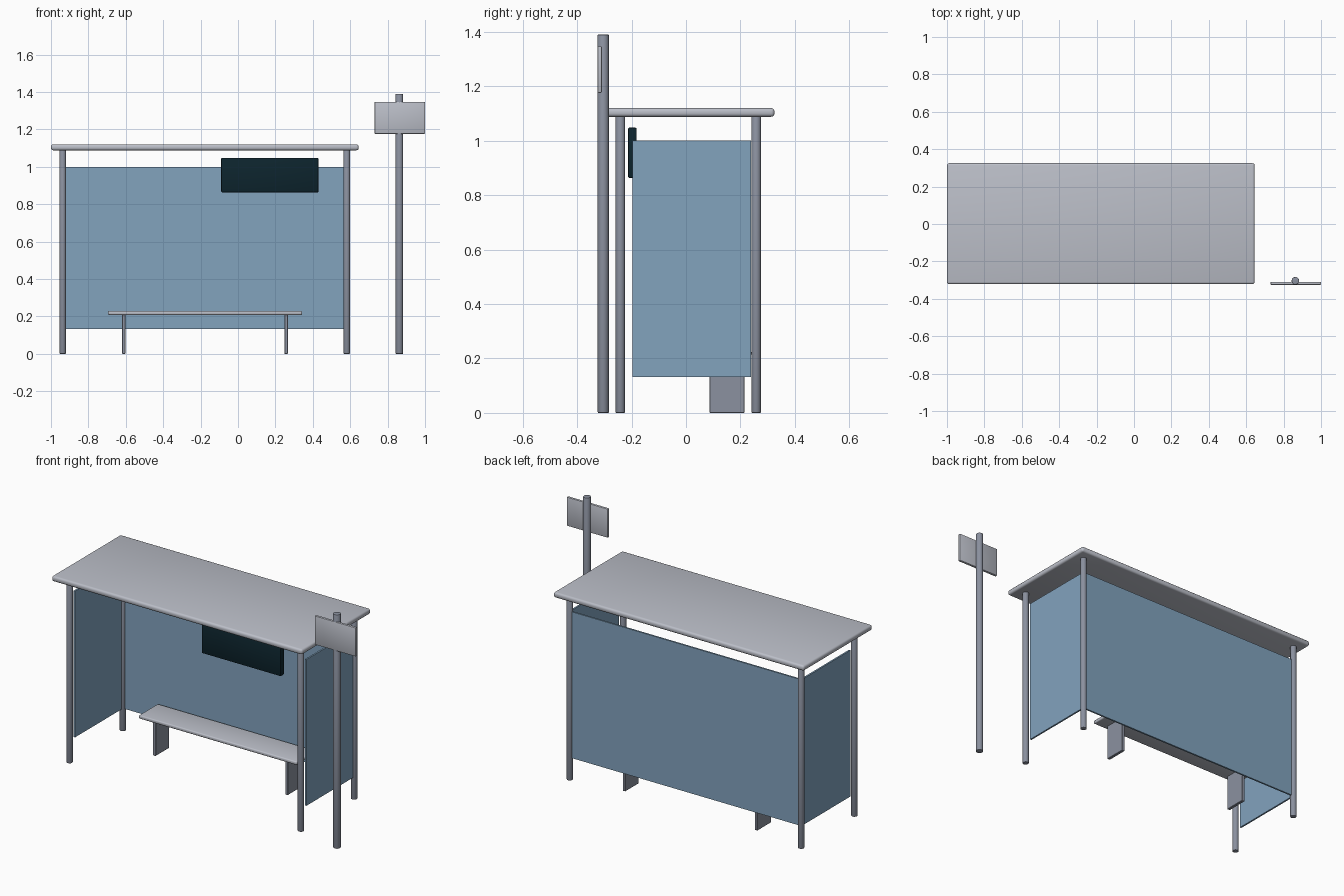
import bpy
import math

if "Cube" in bpy.data.objects:
    bpy.data.objects.remove(bpy.data.objects["Cube"])


def material(name, rgb):
    m = bpy.data.materials.new(name)
    m.diffuse_color = (*rgb, 1.0)
    m.use_nodes = True
    m.node_tree.nodes["Principled BSDF"].inputs["Base Color"].default_value = m.diffuse_color
    return m


LIGHT = material("light_grey_metal", (0.50, 0.52, 0.58))
STEEL = material("steel_grey", (0.26, 0.285, 0.35))
GLASS = material("blue_glass", (0.223, 0.366, 0.515))
DARK = material("dark_screen", (0.004, 0.018, 0.027))


def finish(obj, name, mat, bevel, segments):
    obj.name = name
    obj.data.materials.append(mat)
    if bevel:
        mod = obj.modifiers.new("rounded_edges", 'BEVEL')
        mod.width = bevel
        mod.segments = segments
        mod.limit_method = 'ANGLE'
        mod.angle_limit = math.radians(40)
        bpy.ops.object.modifier_apply(modifier=mod.name)
        bpy.ops.object.shade_smooth_by_angle(angle=math.radians(35))
    return obj


def box(name, x, y, z, mat, bevel=0.0, segments=3):
    """Box spanning the given (min, max) ranges."""
    spans = (x, y, z)
    bpy.ops.mesh.primitive_cube_add(size=1, location=[(a + b) / 2 for a, b in spans])
    obj = bpy.context.object
    obj.scale = [b - a for a, b in spans]
    bpy.ops.object.transform_apply(location=False, rotation=False, scale=True)
    return finish(obj, name, mat, bevel, segments)


def pole(name, x, y, radius, height, mat):
    bpy.ops.mesh.primitive_cylinder_add(vertices=24, radius=radius, depth=height,
                                        location=(x, y, height / 2))
    return finish(bpy.context.object, name, mat, 0.003, 2)


POST_X = {"left": -0.937, "right": 0.582}
POST_Y = {"front": -0.241, "back": 0.258}

# Roof slab with rounded rim
box("roof", (-1.0, 0.645), (-0.322, 0.325), (1.088, 1.12), LIGHT, 0.012)

# Four corner posts
for side, px in POST_X.items():
    for end, py in POST_Y.items():
        pole(f"{end}_{side}_post", px, py, 0.0175, 1.092, STEEL)

# Glass walls
box("back_glass", (-0.922, 0.567), (0.253, 0.263), (0.132, 1.0), GLASS)
for side, px in POST_X.items():
    box(f"{side}_glass", (px - 0.005, px + 0.005), (-0.197, 0.238), (0.132, 1.0), GLASS)

# Bench
box("bench_seat", (-0.695, 0.343), (0.06, 0.24), (0.208, 0.229), LIGHT, 0.007)
for side, lx in (("left", -0.611), ("right", 0.257)):
    box(f"bench_{side}_leg", (lx - 0.009, lx + 0.009), (0.087, 0.215), (0.0, 0.21),
        STEEL, 0.002, 1)

# Hanging information screen
box("info_screen", (-0.09, 0.43), (-0.213, -0.181), (0.863, 1.048), DARK, 0.005, 2)

# Stop sign pole and plate
pole("sign_pole", 0.863, -0.304, 0.0205, 1.39, STEEL)
box("sign_plate", (0.73, 1.0), (-0.325, -0.309), (1.176, 1.347), LIGHT, 0.004, 2)
